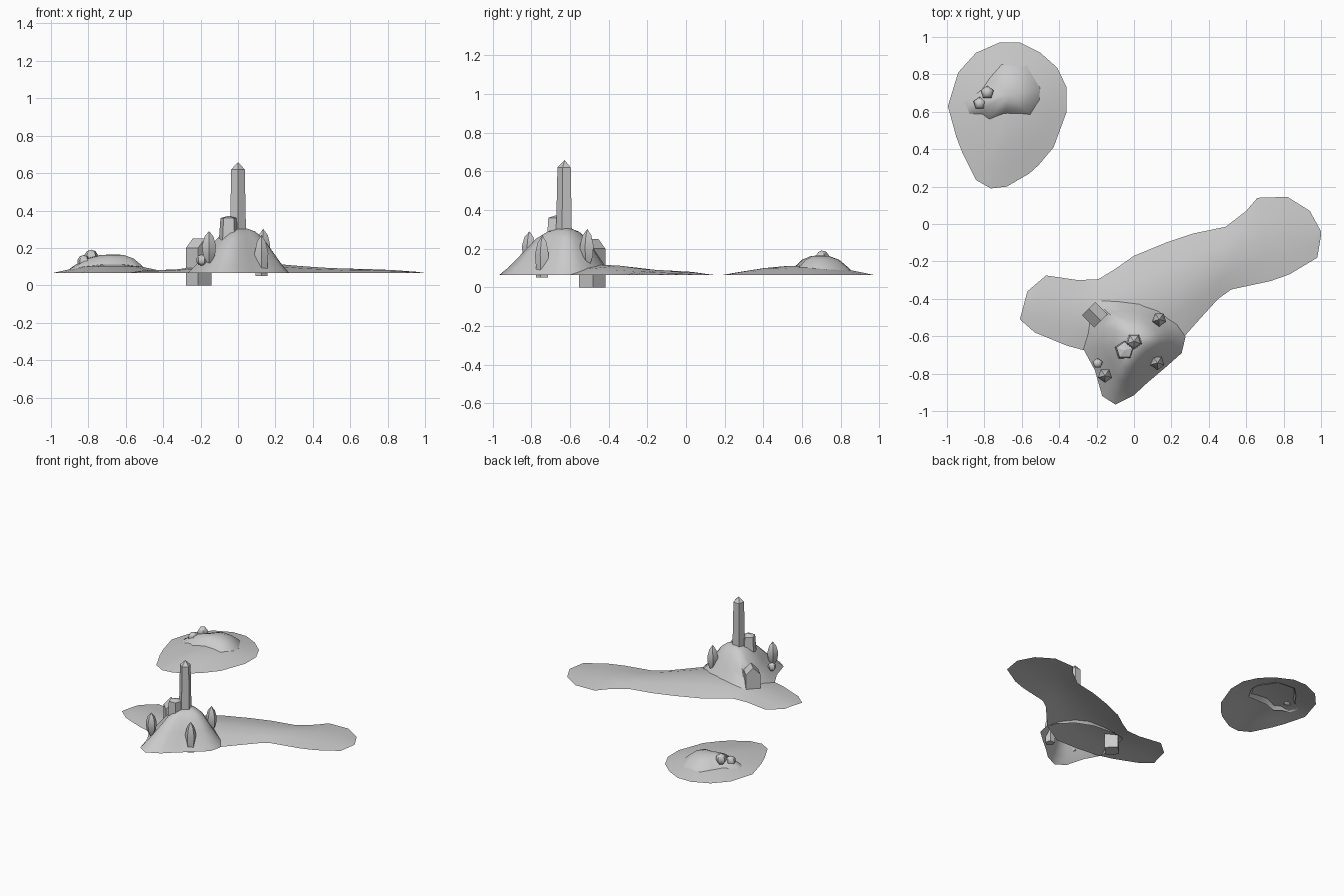
import bpy, bmesh, math
from mathutils import Vector

if "Cube" in bpy.data.objects:
    bpy.data.objects.remove(bpy.data.objects["Cube"])


def finish(name, bm, smooth=None, sheet=False):
    bmesh.ops.remove_doubles(bm, verts=bm.verts, dist=0.0005)
    bmesh.ops.recalc_face_normals(bm, faces=bm.faces)
    # open ground sheets face upwards
    if sheet and sum(f.normal.z * f.calc_area() for f in bm.faces) < 0:
        bmesh.ops.reverse_faces(bm, faces=bm.faces)
    me = bpy.data.meshes.new(name)
    bm.to_mesh(me)
    bm.free()
    ob = bpy.data.objects.new(name, me)
    bpy.context.collection.objects.link(ob)
    if smooth:
        bpy.context.view_layer.objects.active = ob
        ob.select_set(True)
        bpy.ops.object.shade_smooth_by_angle(angle=math.radians(smooth))
        ob.select_set(False)
    return ob


def bridge(bm, a, b, closed=True):
    n = len(a)
    for i in range(n if closed else n - 1):
        j = (i + 1) % n
        bm.faces.new((a[i], a[j], b[j], b[i]))


def mound(name, outline, summit, rings):
    """Shrinks the shoreline towards the summit through (scale, z) rings."""
    bm = bmesh.new()
    c = Vector(summit[:2])
    prev = None
    for s, z in rings:
        pts = [c + (Vector(p) - c) * s for p in outline]
        ring = [bm.verts.new((p.x, p.y, z)) for p in pts]
        if prev:
            bridge(bm, prev, ring)
        prev = ring
    top = bm.verts.new(summit)
    for i in range(len(prev)):
        bm.faces.new((prev[i], prev[(i + 1) % len(prev)], top))
    return finish(name, bm, 50, True)


def turned(name, x, y, profile, start=-90, sides=5, smooth=None):
    """Solid turned from a (radius, z) profile, with few sides."""
    bm = bmesh.new()
    prev = None
    for k, (r, z) in enumerate(profile):
        ring = []
        for i in range(sides):
            a = math.radians(start + 360 * i / sides)
            ring.append(bm.verts.new((x + max(r, 0.0001) * math.cos(a),
                                      y + max(r, 0.0001) * math.sin(a), z)))
        if prev:
            bridge(bm, prev, ring)
        if k in (0, len(profile) - 1):
            bm.faces.new(ring)
        prev = ring
    return finish(name, bm, smooth)


# long island: far shore, near shore and spine height, lofted along its length
sections = [
    (-.57, -.36, -.61, -.51, .067), (-.47, -.275, -.53, -.58, .08),
    (-.30, -.30, -.36, -.65, .085), (-.19, -.295, -.25, -.68, .10),
    (-.10, -.24, -.08, -.70, .112), (0, -.17, .10, -.70, .117),
    (.17, -.10, .27, -.60, .113), (.32, -.05, .35, -.51, .103),
    (.49, -.015, .45, -.40, .094), (.60, .07, .52, -.35, .09),
    (.66, .14, .73, -.305, .087), (.82, .145, .83, -.27, .082),
    (.94, .07, .98, -.18, .072), (1, -.04, 1, -.06, .066)]
bm = bmesh.new()
prev = None
for x0, y0, x1, y1, h in sections:
    row = [bm.verts.new((x0 + (x1 - x0) * t, y0 + (y1 - y0) * t,
                         .065 + (h - .065) * w))
           for t, w in ((0, 0), (.25, .7), (.5, 1), (.75, .7), (1, 0))]
    if prev:
        bridge(bm, prev, row, False)
    prev = row
finish("long_island", bm, 50, True)

# small island
mound("small_island",
      [(-.995, .63), (-.94, .81), (-.845, .915), (-.72, .97), (-.61, .97),
       (-.5, .915), (-.41, .835), (-.36, .73), (-.36, .60), (-.43, .41),
       (-.51, .315), (-.56, .27), (-.68, .20), (-.765, .19), (-.845, .235),
       (-.915, .375), (-.95, .465)],
      (-.67, .62, .113), [(1, .065), (.75, .083), (.5, .1), (.25, .11)])

# low hill on the small island
mound("small_hill",
      [(-.91, .65), (-.83, .72), (-.78, .79), (-.71, .86), (-.57, .85),
       (-.49, .73), (-.49, .66), (-.54, .57), (-.70, .57), (-.79, .54),
       (-.83, .575), (-.89, .585)],
      (-.66, .69, .166), [(1, .08), (.88, .103), (.6, .143), (.3, .162)])

# main hill
mound("main_hill",
      [(-.27, -.67), (-.265, -.5), (-.23, -.39), (-.11, -.38), (.03, -.39),
       (.15, -.44), (.245, -.53), (.275, -.605), (.255, -.69), (.165, -.77),
       (.07, -.85), (0, -.915), (-.10, -.965), (-.17, -.92), (-.21, -.78)],
      (.02, -.62, .306),
      [(1, .065), (.85, .108), (.65, .18), (.45, .252), (.28, .288), (.12, .303)])

# tower and its side turret
turned("tower", .0, -.627, [(.046, .24), (.038, .62), (0, .658)])
turned("side_turret", -.05, -.675, [(.055, .24), (.046, .36), (0, .372)], start=90)

# gabled house, turned by 45 degrees, standing on a footing below the shore
bm = bmesh.new()
gable = [(-.05, 0), (.05, 0), (.05, .2), (0, .25), (-.05, .2)]
k = math.sqrt(.5)
ends = []
for l in (-.046, .046):
    ends.append([bm.verts.new((-.21 + (u + l) * k, -.485 + (u - l) * k, z))
                 for u, z in gable])
    bm.faces.new(ends[-1])
bridge(bm, *ends)
finish("house", bm)

# slender trees
for n, (x, y, z0, z1, r0) in enumerate([(-.155, -.81, .12, .29, .012),
                                        (.125, -.742, .05, .27, .034),
                                        (.135, -.51, .11, .302, .012)]):
    h = z1 - z0
    turned(f"tree_{n + 1}", x, y,
           [(r0, z0), (.034, z0 + .25 * h), (.039, z0 + .55 * h),
            (.025, z0 + .83 * h), (0, z1)], smooth=40)

# round bushes
for n, (x, y, z, r) in enumerate([(-.785, .703, .152, .039),
                                  (-.825, .645, .125, .037),
                                  (-.195, -.745, .135, .03)]):
    turned(f"bush_{n + 1}", x, y,
           [(r * math.sin(a), z - r * math.cos(a))
            for a in (math.pi * i / 5 for i in range(6))], start=90, smooth=60)
